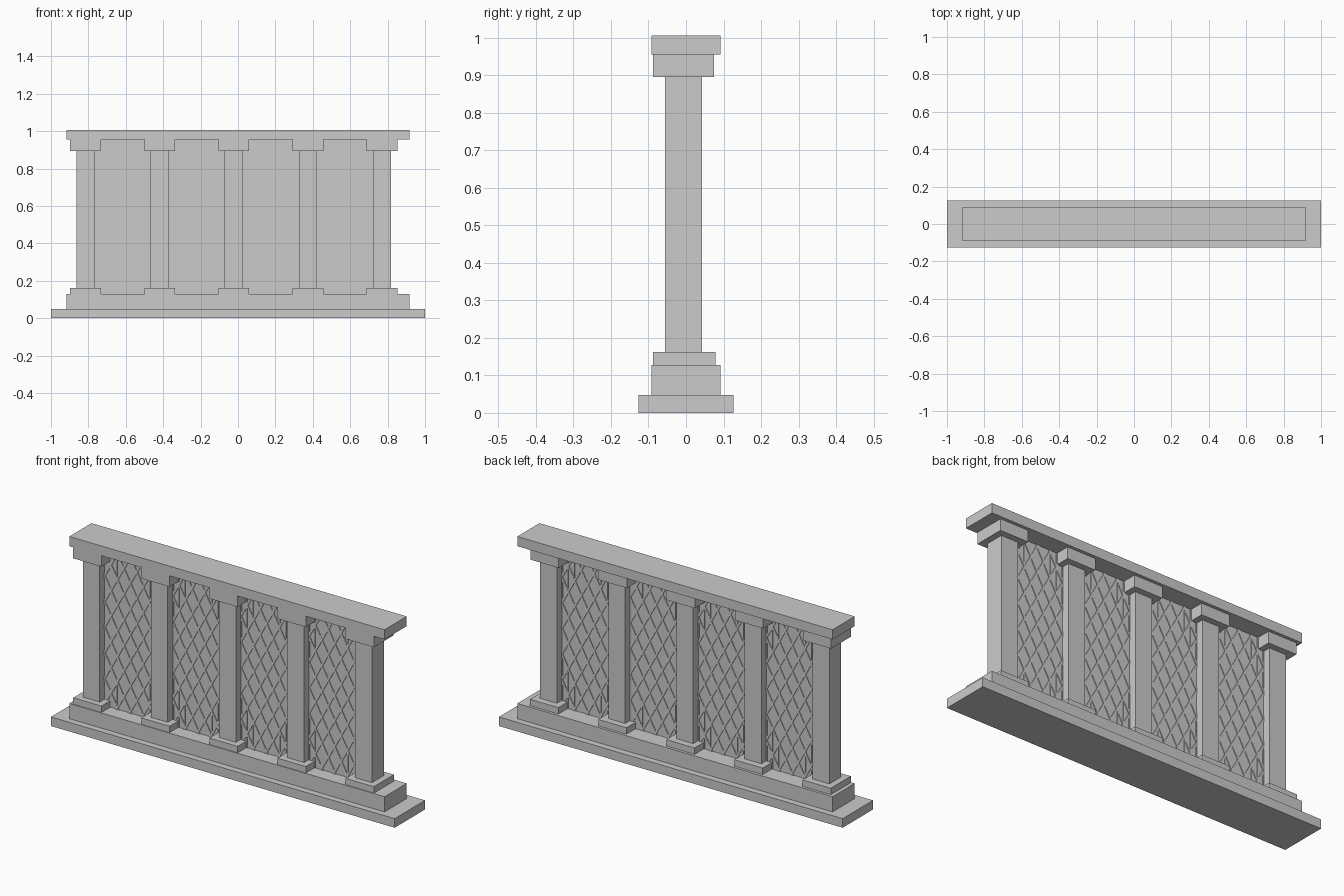
import bpy, bmesh, math
from mathutils import Matrix, Vector

if "Cube" in bpy.data.objects:
    bpy.data.objects.remove(bpy.data.objects["Cube"])


def add_box(bm, x, y, z, rot=0.0):
    """Box from (min, max) ranges, optionally turned about its own y axis."""
    c = Vector([(r[0] + r[1]) / 2 for r in (x, y, z)])
    s = [r[1] - r[0] for r in (x, y, z)]
    m = Matrix.Translation(c) @ Matrix.Rotation(rot, 4, 'Y') @ Matrix.Diagonal((*s, 1))
    bmesh.ops.create_cube(bm, size=1, matrix=m)


def finish(bm, name):
    me = bpy.data.meshes.new(name)
    bm.to_mesh(me)
    bm.free()
    ob = bpy.data.objects.new(name, me)
    bpy.context.collection.objects.link(ob)
    return ob


def box(name, x, y, z):
    bm = bmesh.new()
    add_box(bm, x, y, z)
    return finish(bm, name)


# Plinth steps and top rail
box("base_slab", (-1, 1), (-.126, .126), (0, .048))
box("plinth", (-.917, .917), (-.092, .092), (.048, .128))
box("top_rail", (-.917, .917), (-.092, .092), (.955, 1.006))

# Square posts with foot and capital blocks
PITCH = 0.3963
posts = [-.815 + PITCH * i for i in range(5)]
for i, x in enumerate(posts):
    box(f"post_{i}", (x - .049, x + .049), (-.056, .042), (.162, .895))
    box(f"post_foot_{i}", (x - .082, x + .082), (-.088, .078), (.128, .162))
    box(f"post_capital_{i}", (x - .082, x + .082), (-.088, .075), (.895, .955))

# Lattice panels: thin backing with crossed bars on both faces
HW, Z0, Z1 = .15, .128, .955
ZC = (Z0 + Z1) / 2
CELL_W, CELL_H, BAR = .075, .135, .011
slope = CELL_H / CELL_W
tilt = math.atan2(CELL_W, CELL_H)


def lattice(name, cx):
    bm = bmesh.new()
    for sign in (-1, 1):
        for k in range(-10, 11):
            x = k * CELL_W
            add_box(bm, (x - BAR / 2, x + BAR / 2), (-.018, .004),
                    (ZC - 1.2, ZC + 1.2), sign * tilt)
    # trim the bars to the opening
    for co, no in (((HW, 0, 0), (1, 0, 0)), ((-HW, 0, 0), (-1, 0, 0)),
                   ((0, 0, Z1), (0, 0, 1)), ((0, 0, Z0), (0, 0, -1))):
        bmesh.ops.bisect_plane(bm, geom=bm.verts[:] + bm.edges[:] + bm.faces[:],
                               plane_co=co, plane_no=no, clear_outer=True)
    # stepped upright slats in the four corners
    for side in (-1, 1):
        for d in (.004, .036, .072):
            x = side * (HW - d)
            length = .26 - d * slope
            for z in ((Z0, Z0 + length), (Z1 - length, Z1)):
                add_box(bm, (x - .003, x + .003), (-.0175, .0035), z)
    finish(bm, name).location.x = cx


for i in range(4):
    cx = (posts[i] + posts[i + 1]) / 2
    box(f"panel_backing_{i}", (cx - HW, cx + HW), (-.014, 0), (Z0, Z1))
    lattice(f"lattice_{i}", cx)
